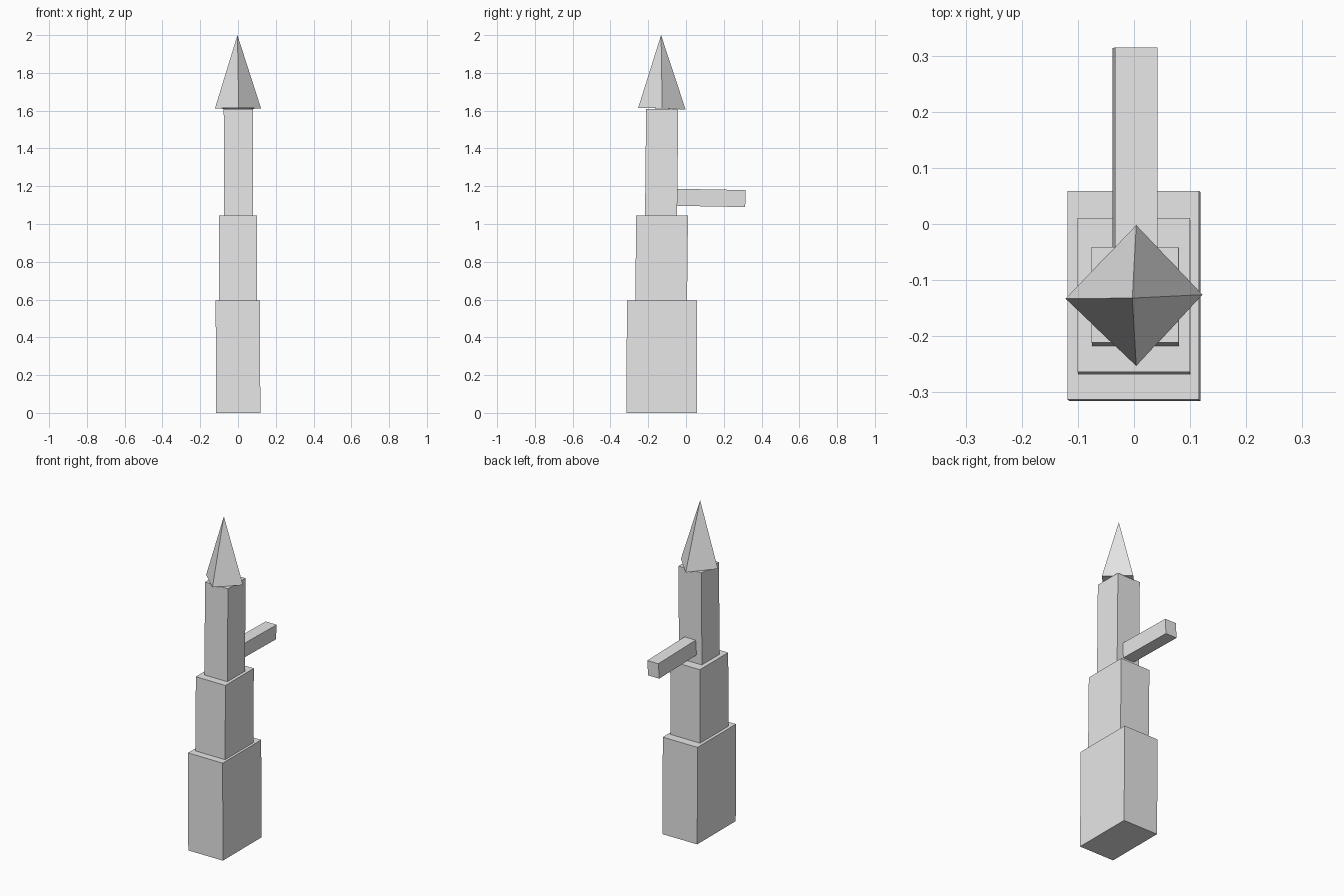
import bpy, bmesh
from mathutils import Vector

cube = bpy.data.objects.get("Cube")
if cube:
    bpy.data.objects.remove(cube, do_unlink=True)

# Single plain grey
grey = bpy.data.materials.new("plain_grey")
grey.use_nodes = True
grey.diffuse_color = (0.8, 0.8, 0.8, 1)
grey.node_tree.nodes["Principled BSDF"].inputs["Base Color"].default_value = (0.8, 0.8, 0.8, 1)


def finish(name, bm):
    bmesh.ops.recalc_face_normals(bm, faces=bm.faces)
    mesh = bpy.data.meshes.new(name)
    bm.to_mesh(mesh)
    bm.free()
    mesh.materials.append(grey)
    obj = bpy.data.objects.new(name, mesh)
    bpy.context.collection.objects.link(obj)
    return obj


def block(name, low, high, lean=(0, 0), droop=0):
    """Box between two corners; lean shifts the top, droop lowers the back end."""
    low, high = Vector(low), Vector(high)
    size, centre = high - low, (low + high) / 2
    bm = bmesh.new()
    bmesh.ops.create_cube(bm, size=1)
    for v in bm.verts:
        top, back = v.co.z, v.co.y
        v.co = centre + Vector(a * b for a, b in zip(v.co, size))
        v.co += Vector((lean[0] * top, lean[1] * top, -droop * back))
    return finish(name, bm)


# Stepped tower, each tier very slightly out of plumb
block("lower_tier", (-0.117, -0.314, 0), (0.117, 0.058, 0.594), (-0.003, 0.002))
block("middle_tier", (-0.10, -0.266, 0.594), (0.10, 0.008, 1.045), (-0.001, 0.005))
block("upper_tier", (-0.075, -0.214, 1.045), (0.08, -0.044, 1.61), (-0.001, 0.006))

# Arm projecting from the back
block("rear_arm", (-0.036, -0.06, 1.093), (0.039, 0.314, 1.183), (0.005, 0.001), 0.007)

# Four-sided spire, set corner-on to the tower
bm = bmesh.new()
ring = [bm.verts.new(p) for p in ((-0.122, -0.133, 1.612), (0.004, -0.253, 1.615),
                                  (0.122, -0.126, 1.612), (0.004, -0.002, 1.606))]
apex = bm.verts.new((-0.003, -0.132, 2.0))
bm.faces.new(ring)
for i, v in enumerate(ring):
    bm.faces.new((v, ring[(i + 1) % 4], apex))
finish("spire", bm)
